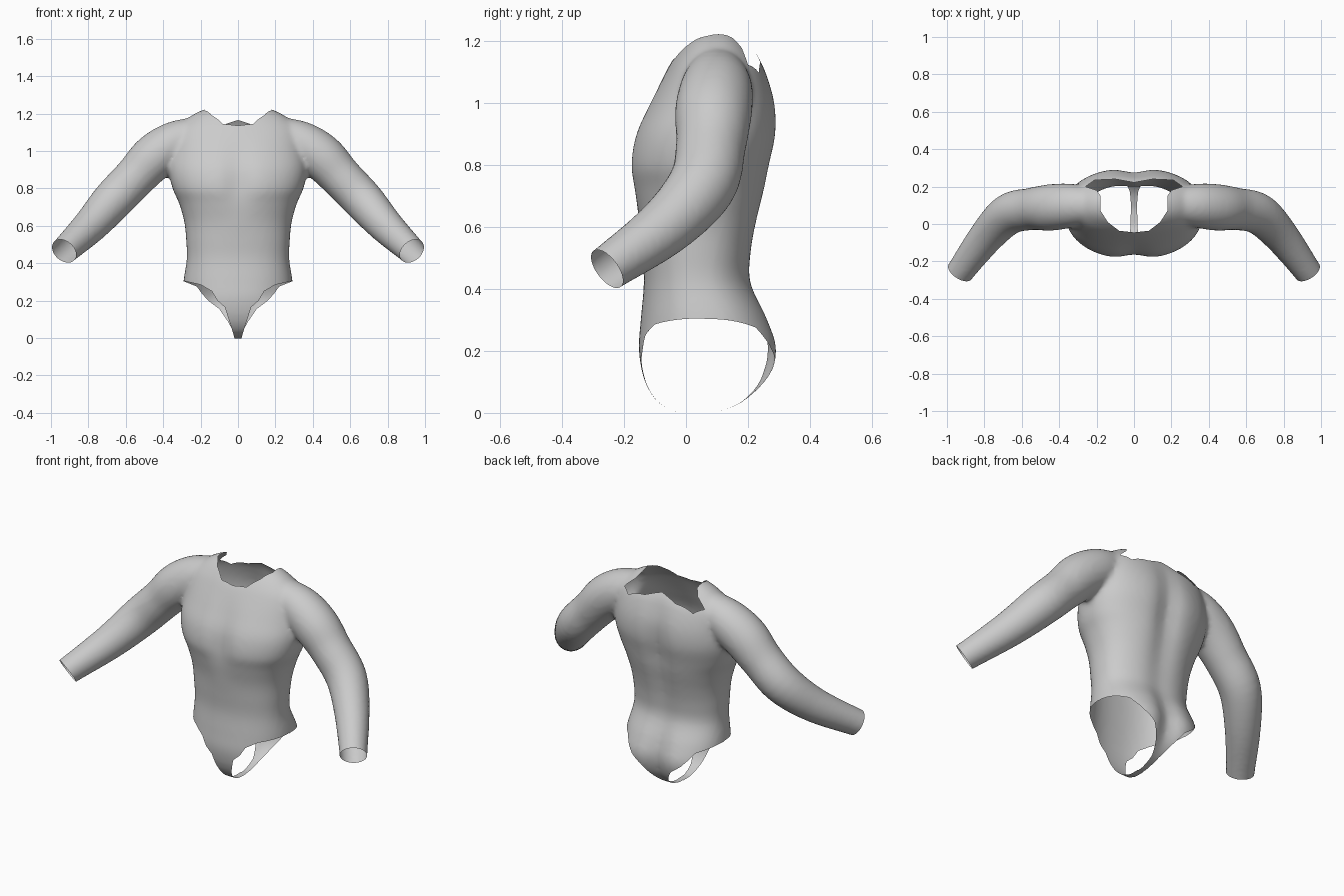
import bpy, bmesh, math
from mathutils import Vector

if "Cube" in bpy.data.objects:
    bpy.data.objects.remove(bpy.data.objects["Cube"])

def material(name, rgb):
    m = bpy.data.materials.new(name)
    m.diffuse_color = (*rgb, 1)
    m.use_nodes = True
    m.node_tree.nodes["Principled BSDF"].inputs["Base Color"].default_value = m.diffuse_color
    return m

cloth = material("grey cloth", (0.6, 0.6, 0.6))
cut_mat = material("cut marker", (0.6, 0.6, 0.6))

def smooth_rows(rows, n=5):
    """Catmull-Rom resampling of table rows."""
    rows = [Vector(r) for r in rows]
    out = []
    for i in range(len(rows) - 1):
        p0, p1, p2 = rows[max(i - 1, 0)], rows[i], rows[i + 1]
        p3 = rows[min(i + 2, len(rows) - 1)]
        for k in range(n):
            t = k / n
            out.append(0.5 * (2 * p1 + (p2 - p0) * t + (2 * p0 - 5 * p1 + 4 * p2 - p3) * t * t
                              + (3 * p1 - p0 - 3 * p2 + p3) * t ** 3))
    return out + [rows[-1]]

def loft(name, rings, mat):
    """Closed solid through equal-length rings."""
    bm = bmesh.new()
    vs = [[bm.verts.new(p) for p in r] for r in rings]
    n = len(rings[0])
    for a, b in zip(vs, vs[1:]):
        for i in range(n):
            j = (i + 1) % n
            bm.faces.new((a[i], a[j], b[j], b[i]))
    bm.faces.new(vs[0][::-1])
    bm.faces.new(vs[-1])
    bmesh.ops.recalc_face_normals(bm, faces=bm.faces)
    me = bpy.data.meshes.new(name)
    bm.to_mesh(me)
    bm.free()
    me.materials.append(mat)
    ob = bpy.data.objects.new(name, me)
    bpy.context.collection.objects.link(ob)
    return ob

# Torso sections: z, half width, front y, back y, front groove, back groove
torso_rows = [
    (-0.004, 0.20, -0.01, 0.08, 0, 0),
    (0.03, 0.26, -0.085, 0.19, 0, 0.02),
    (0.10, 0.28, -0.132, 0.275, 0, 0.04),
    (0.20, 0.295, -0.152, 0.307, 0, 0.045),
    (0.30, 0.292, -0.146, 0.275, 0, 0.03),
    (0.42, 0.274, -0.136, 0.217, 0, 0.015),
    (0.52, 0.277, -0.142, 0.218, 0, 0.015),
    (0.62, 0.287, -0.152, 0.237, 0, 0.02),
    (0.72, 0.315, -0.172, 0.262, 0.01, 0.025),
    (0.80, 0.35, -0.186, 0.278, 0.025, 0.03),
    (0.90, 0.37, -0.168, 0.298, 0.02, 0.03),
    (1.00, 0.36, -0.12, 0.293, 0.01, 0.02),
    (1.10, 0.34, -0.065, 0.262, 0, 0.01),
    (1.15, 0.30, -0.035, 0.232, 0, 0),
    (1.20, 0.23, 0.005, 0.195, 0, 0),
    (1.23, 0.16, 0.05, 0.165, 0, 0)]

def torso_ring(row, n=64):
    z, w, f, b, gf, gb = row
    cy, ry = (f + b) / 2, (b - f) / 2
    pts = []
    for i in range(n):
        a = 2 * math.pi * i / n
        c, s = math.cos(a), math.sin(a)
        x = w * math.copysign(abs(c) ** 0.88, c)
        y = ry * math.copysign(abs(s) ** 0.88, s)
        groove = math.exp(-(x / 0.07) ** 2)
        y += groove * (gf if s < 0 else -gb)
        pts.append((x, cy + y, z))
    return pts

suit = loft("bodysuit", [torso_ring(r) for r in smooth_rows(torso_rows)], cloth)

# Sleeves: x, y, z, radius along the arm
arm_rows = [
    (0.22, 0.10, 1.09, 0.095), (0.34, 0.098, 1.04, 0.118), (0.45, 0.088, 0.965, 0.124),
    (0.55, 0.08, 0.86, 0.113), (0.67, 0.052, 0.735, 0.11), (0.79, -0.068, 0.60, 0.094),
    (0.93, -0.255, 0.465, 0.074), (0.98, -0.325, 0.415, 0.073)]

def sleeve(side):
    path = smooth_rows(arm_rows)
    rings = []
    for i, p in enumerate(path):
        t = (path[min(i + 1, len(path) - 1)] - path[max(i - 1, 0)]).xyz.normalized()
        u = t.cross(Vector((0, 1, 0))).normalized()
        v = t.cross(u)
        ring = []
        for k in range(32):
            a = 2 * math.pi * k / 32
            q = p.xyz + p.w * (u * math.cos(a) + v * math.sin(a))
            ring.append((q.x * side, q.y, q.z))
        rings.append(ring)
    return loft("sleeve", rings, cloth)

sleeves = [sleeve(s) for s in (1, -1)]

# Fuse torso and sleeves into one soft skin
bpy.ops.object.select_all(action='DESELECT')
for o in sleeves + [suit]:
    o.select_set(True)
bpy.context.view_layer.objects.active = suit
bpy.ops.object.join()
m = suit.modifiers.new("fuse", 'REMESH')
m.mode = 'VOXEL'
m.voxel_size = 0.014
m = suit.modifiers.new("soften", 'SMOOTH')
m.factor = 0.5
m.iterations = 6
for m in list(suit.modifiers):
    bpy.ops.object.modifier_apply(modifier=m.name)
suit.data.materials.clear()
suit.data.materials.append(cloth)
suit.data.materials.append(cut_mat)

# Openings: cutters for neck, legs and cuffs
half = [(0, -0.045), (0.08, -0.036), (0.14, 0.01), (0.178, 0.07), (0.178, 0.15),
        (0.20, 0.18), (0.26, 0.20), (0.21, 0.235), (0.10, 0.24), (0, 0.222)]
plan = half + [(-x, y) for x, y in half[-2:0:-1]]
cutters = [loft("neck_cutter", [[(x, y, z) for x, y in plan] for z in (1.07, 1.4)], cut_mat)]

front_leg = [(0.6, 0.305), (0.29, 0.305), (0.20, 0.285), (0.14, 0.25), (0.11, 0.20), (0.07, 0.165),
             (0.05, 0.10), (0.027, 0.03), (0.006, -0.05), (0.6, -0.05)]
back_leg = [(0.6, 0.303), (0.29, 0.303), (0.22, 0.275), (0.195, 0.24), (0.16, 0.20), (0.10, 0.155),
            (0.055, 0.09), (0.022, 0.03), (0.005, -0.05), (0.6, -0.05)]
for side in (1, -1):
    for prof, y0, y1 in ((front_leg, -0.5, 0.06), (back_leg, 0.05, 0.6)):
        cutters.append(loft("leg_cutter", [[(x * side, y, z) for x, z in prof] for y in (y0, y1)], cut_mat))
    d = Vector((0.21, -0.315, -0.235)).normalized()
    u = d.cross(Vector((0, 1, 0))).normalized()
    v = d.cross(u)
    c = Vector((0.93, -0.255, 0.465))
    rings = []
    for k in (0, 0.2):
        corners = [c + d * k + (u * a + v * b) * 0.14 for a, b in ((1, 1), (-1, 1), (-1, -1), (1, -1))]
        rings.append([(q.x * side, q.y, q.z) for q in corners])
    cutters.append(loft("cuff_cutter", rings, cut_mat))

bpy.context.view_layer.objects.active = suit
for c in cutters:
    m = suit.modifiers.new("opening", 'BOOLEAN')
    m.operation = 'DIFFERENCE'
    m.solver = 'EXACT'
    m.material_mode = 'TRANSFER'
    m.object = c
    bpy.ops.object.modifier_apply(modifier=m.name)
    bpy.data.objects.remove(c)

# Remove the cut walls so the garment is a thin open shell
bm = bmesh.new()
bm.from_mesh(suit.data)
names = [mt.name if mt else "" for mt in suit.data.materials]
walls = [f for f in bm.faces if names[f.material_index] == cut_mat.name]
bmesh.ops.delete(bm, geom=walls, context='FACES')
for f in bm.faces:
    f.material_index = 0
    f.smooth = True
bm.to_mesh(suit.data)
bm.free()
suit.data.materials.clear()
suit.data.materials.append(cloth)
bpy.data.materials.remove(cut_mat)
suit.name = "bodysuit"
